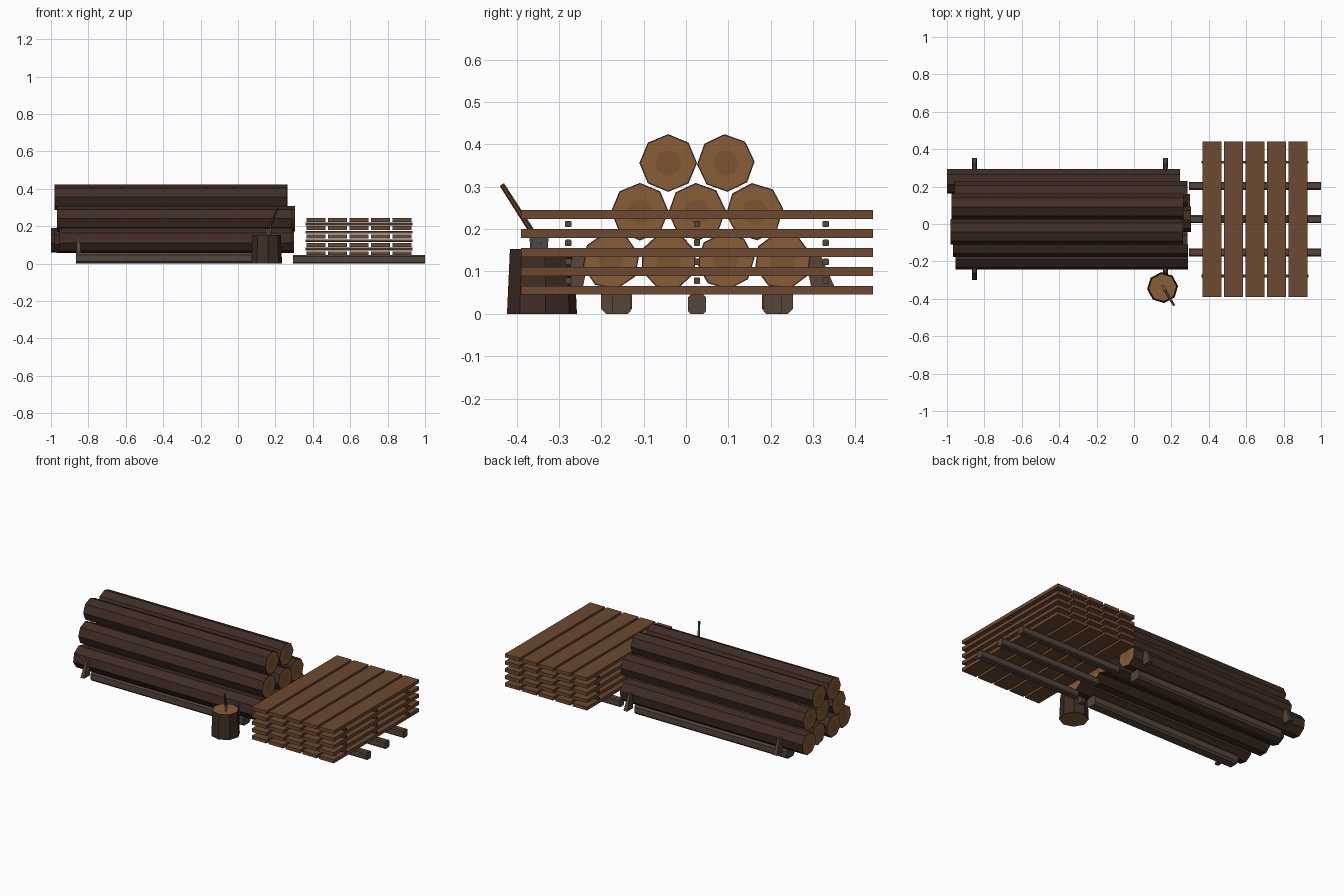
import bpy, bmesh, math
from mathutils import Vector, Matrix

if "Cube" in bpy.data.objects:
    bpy.data.objects.remove(bpy.data.objects["Cube"])


def mat(name, r, g, b):
    m = bpy.data.materials.new(name)
    m.diffuse_color = (r, g, b, 1)
    m.use_nodes = True
    m.node_tree.nodes["Principled BSDF"].inputs["Base Color"].default_value = m.diffuse_color
    return m


BARK = mat("bark", 0.05, 0.026, 0.018)
END = mat("cut_wood", 0.25, 0.11, 0.037)
HEART = mat("heartwood", 0.20, 0.088, 0.034)
PLANK = mat("plank_wood", 0.15, 0.068, 0.029)
BEAM = mat("weathered_wood", 0.09, 0.058, 0.042)
STEEL = mat("steel", 0.12, 0.12, 0.125)
MID_Y = 0.026


def finish(name, bm, mats):
    bmesh.ops.recalc_face_normals(bm, faces=bm.faces)
    me = bpy.data.meshes.new(name)
    bm.to_mesh(me)
    bm.free()
    for m in mats:
        me.materials.append(m)
    ob = bpy.data.objects.new(name, me)
    bpy.context.collection.objects.link(ob)
    return ob


def box(name, lo, hi, m, bevel=0.0):
    lo, hi = Vector(lo), Vector(hi)
    bm = bmesh.new()
    bmesh.ops.create_cube(bm, size=1, matrix=Matrix.Translation((lo + hi) / 2) @ Matrix.Diagonal((*(hi - lo), 1)))
    if bevel:
        # chamfer only the long edges running along x
        edges = [e for e in bm.edges if abs(e.verts[0].co.x - e.verts[1].co.x) > 1e-4]
        bmesh.ops.bevel(bm, geom=edges, offset=bevel, segments=1, affect='EDGES')
    return finish(name, bm, [m])


def trunk(name, p0, p1, r0, r1, twist=0.0, heart=True):
    """Eight-sided log with bark rim, cut ends and a darker heart."""
    p0, p1 = Vector(p0), Vector(p1)
    d = p1 - p0
    bm = bmesh.new()
    rot = d.to_track_quat('Z', 'X').to_matrix().to_4x4()
    bmesh.ops.create_cone(bm, cap_ends=True, segments=8, radius1=r0, radius2=r1, depth=d.length,
                          matrix=Matrix.Translation((p0 + p1) / 2) @ rot @ Matrix.Rotation(twist, 4, 'Z'))
    caps = [f for f in bm.faces if len(f.verts) == 8]
    bmesh.ops.inset_individual(bm, faces=caps, thickness=r1 * 0.05)
    for f in caps:
        f.material_index = 1
    if heart:
        bmesh.ops.inset_individual(bm, faces=caps, thickness=r1 * 0.5)
        for f in caps:
            f.material_index = 2
    return finish(name, bm, [BARK, END, HEART])


# stacked logs: y, z, x start, x end, twist
R = 0.068
logs = [
    (-0.177, 0.125, -0.955, 0.290, 0.2), (-0.041, 0.125, -0.98, 0.27, 0.35),
    (0.094, 0.125, -0.97, 0.300, 0.1), (0.229, 0.125, -1.0, 0.245, 0.25),
    (-0.109, 0.241, -0.967, 0.287, 0.0), (0.026, 0.241, -0.95, 0.305, 0.05),
    (0.162, 0.241, -0.96, 0.287, 0.1),
    (-0.042, 0.356, -0.98, 0.262, 0.0), (0.094, 0.356, -0.975, 0.265, 0.05),
]
for i, (y, z, x0, x1, t) in enumerate(logs):
    trunk(f"log_{i + 1}", (x0, y, z), (x1, y, z), R, R, t)

for side, s in (("front", -1), ("back", 1)):
    # skids under the logs
    y = MID_Y + s * 0.19
    box(f"{side}_skid", (-0.865, y - 0.037, 0), (0.175, y + 0.037, 0.059), BEAM, 0.012)
    # tapered chocks wedged against the outer logs
    for end, x in (("left", -0.853), ("right", 0.168)):
        bm = bmesh.new()
        rings = []
        for yi, yo, z, h in ((0.270, 0.326, 0.06, 0.0125), (0.252, 0.287, 0.15, 0.007)):
            rings.append([bm.verts.new((x + dx, MID_Y + s * dy, z))
                          for dx, dy in ((-h, yi), (h, yi), (h, yo), (-h, yo))])
        a, b = rings
        bm.faces.new(a)
        bm.faces.new(b)
        for k in range(4):
            bm.faces.new((a[k], a[(k + 1) % 4], b[(k + 1) % 4], b[k]))
        finish(f"{side}_{end}_chock", bm, [BEAM])

# bearers beneath the plank pile
for i in range(3):
    y = MID_Y + (i - 1) * 0.178
    box(f"bearer_{i + 1}", (0.295, y - 0.021, 0), (1.0, y + 0.021, 0.045), BEAM, 0.006)

# five layers of five planks with spacer sticks between
for j in range(5):
    z = 0.045 + j * 0.0447
    for i in range(5):
        x = 0.417 + i * 0.115
        box(f"plank_{j + 1}_{i + 1}", (x - 0.05, MID_Y - 0.416, z), (x + 0.05, MID_Y + 0.416, z + 0.021), PLANK)
    if j < 4:
        for i in range(3):
            y = MID_Y + (i - 1) * 0.304
            box(f"spacer_{j + 1}_{i + 1}", (0.36, y - 0.0075, z + 0.0255),
                (0.933, y + 0.0075, z + 0.0405), BEAM, 0.002)

# chopping stump
trunk("stump", (0.153, -0.34, 0), (0.153, -0.34, 0.153), 0.083, 0.076, 0.1, heart=False)

# axe: slanted handle and a wedge head bitten into the stump
p0, p1 = Vector((0.160, -0.345, 0.165)), Vector((0.213, -0.434, 0.304))
d = p1 - p0
bm = bmesh.new()
bmesh.ops.create_cone(bm, cap_ends=True, segments=6, radius1=0.007, radius2=0.006, depth=d.length,
                      matrix=Matrix.Translation((p0 + p1) / 2) @ d.to_track_quat('Z', 'X').to_matrix().to_4x4())
finish("axe_handle", bm, [PLANK])
bm = bmesh.new()
bmesh.ops.create_cube(bm, size=1, matrix=Matrix.Diagonal((0.016, 0.044, 0.042, 1)))
for v in bm.verts:
    if v.co.z < 0:
        v.co.x *= 0.2
bmesh.ops.transform(bm, verts=bm.verts, matrix=Matrix.Translation((0.163, -0.347, 0.167)) @ Matrix.Rotation(0.5, 4, 'Z'))
finish("axe_head", bm, [STEEL])
